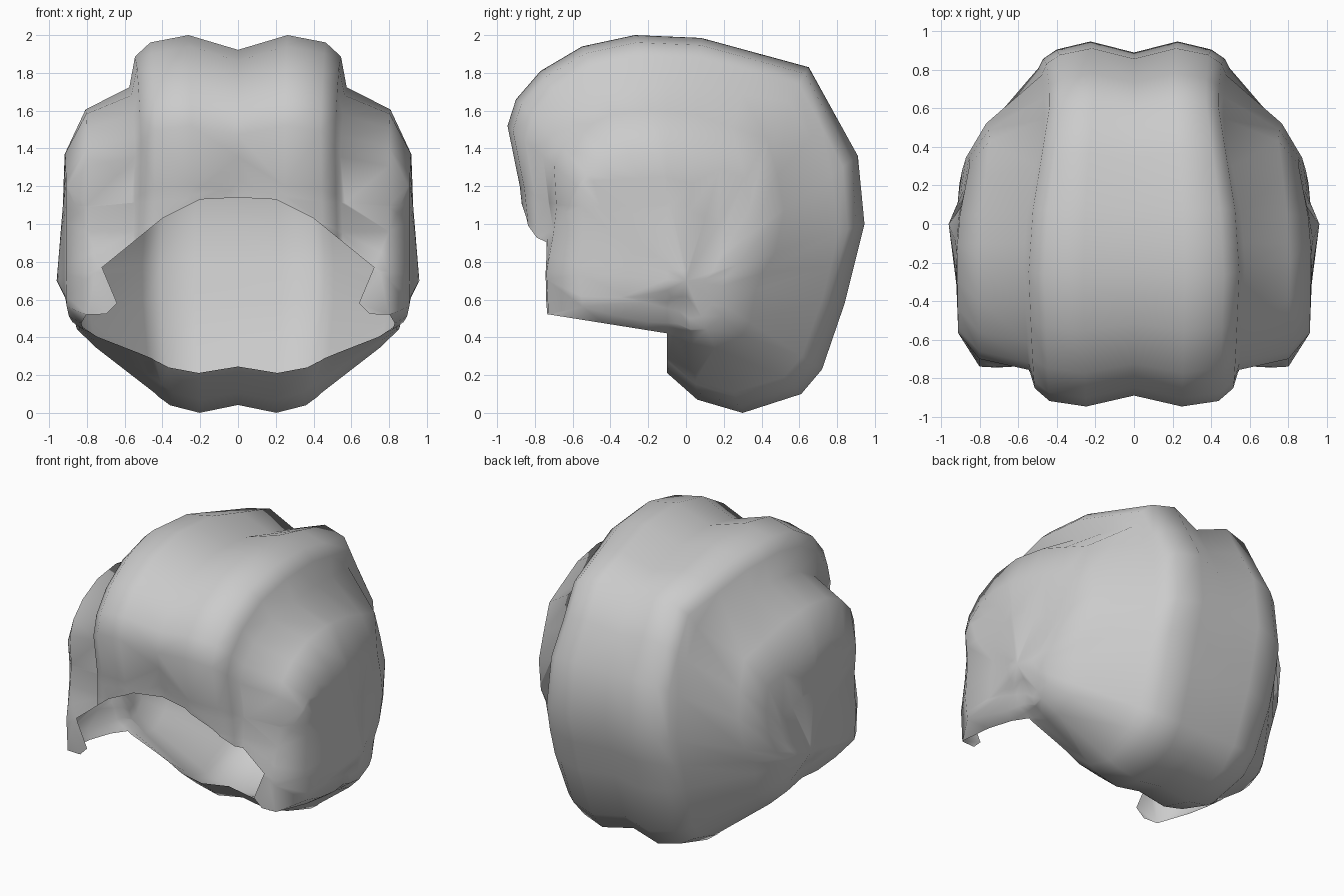
import bpy, bmesh, math
from mathutils import Vector

if "Cube" in bpy.data.objects:
    bpy.data.objects.remove(bpy.data.objects["Cube"])

HUB_Z, EAR = 0.70, 0.96           # fan hub height, half width at the ear

# Ridge line (y, z) from the face over the crown to the nape and back
spine = [(-.84, .75), (-.86, 1.02), (-.88, 1.2), (-.945, 1.52), (-.9, 1.66), (-.77, 1.81),
         (-.55, 1.94), (-.27, 2), (.08, 1.985), (.65, 1.83), (.91, 1.36), (.945, 1),
         (.84, .58), (.72, .23), (.61, .1), (.3, 0), (.06, .07), (-.11, .22), (-.8, .5)]

# Columns across: central lock (scaled by the lock width), then the side (scaled by the side width)
lock, side = (0, .26, .46, .54, .57), (.8, .91, .92)
# angle, lock width, side width, reach of each column after centre and ridge
keys = [(0, .9, 1, .95, .9, .86, .43, .21, .1),
        (58, .8, .93, .97, .92, .84, .66, .48, .26),
        (95, 1.02, 1.01, .97, .915, .785, .69, .5, .3),
        (140, .95, 1, .97, .9, .8, .74, .6, .3),
        (190, 1, 1, .98, .95, .93, .93, .7, .4),
        (275, .75, .92, .94, .87, .84, .53, .41, .32)]
keys.append((360,) + keys[0][1:])


def section(angle):
    for a, b in zip(keys, keys[1:]):
        if a[0] <= angle <= b[0]:
            t = (angle - a[0]) / (b[0] - a[0])
            _, w, s, *reach = [p + (q - p) * t for p, q in zip(a, b)]
            xs = [x * w for x in lock] + [x * s for x in side]
            return list(zip(xs, [.94, 1] + reach))


# Split long spans so every row of the fan is close to the next
path = []
for a, b in zip(spine, spine[1:] + spine[:1]):
    a, b = Vector(a), Vector(b)
    n = max(1, round((b - a).length / .25))
    path += [a.lerp(b, i / n) for i in range(n)]

# Half shell: fan of sections around the ear
bm = bmesh.new()
rows = []
for y, z in path:
    dz = z - HUB_Z
    ang = math.degrees(math.atan2(dz, y)) % 360
    rows.append([bm.verts.new((x, y * f, HUB_Z + dz * f)) for x, f in section(ang)])
ear = bm.verts.new((EAR, 0, HUB_Z))
for a, b in zip(rows, rows[1:] + rows[:1]):
    for k in range(len(a) - 1):
        bm.faces.new((a[k], a[k + 1], b[k + 1], b[k]))
    bm.faces.new((a[-1], ear, b[-1]))
bmesh.ops.recalc_face_normals(bm, faces=bm.faces)

# Face opening: outline in the front view, flap hem in the side view
window = [(0, 1.14), (.2, 1.13), (.4, 1.03), (.72, .77), (.64, .58), (.72, .5), (.82, .44)]
hem_slope, hem_z, nape_y = -.16, .405, -.1


def slice_front(co, no):
    faces = [f for f in bm.faces if f.calc_center_median().y < 0]
    geom = faces + list({e for f in faces for e in f.edges}) + list({v for f in faces for v in f.verts})
    bmesh.ops.bisect_plane(bm, geom=geom, plane_co=co, plane_no=no, dist=1e-4)


for (x0, z0), (x1, z1) in zip(window, window[1:]):
    slice_front((x0, 0, z0), Vector((z1 - z0, 0, x0 - x1)).normalized())
slice_front((0, 0, hem_z), Vector((0, -hem_slope, 1)).normalized())
slice_front((0, nape_y, 0), (0, 1, 0))


def in_opening(c):
    if c.y > nape_y:
        return False
    if c.z < hem_z + hem_slope * c.y:
        return True
    for (x0, z0), (x1, z1) in zip(window, window[1:]):
        if z1 <= c.z <= z0:
            return c.x < x0 + (x1 - x0) * (z0 - c.z) / (z0 - z1)
    return False


bmesh.ops.delete(bm, geom=[f for f in bm.faces if in_opening(f.calc_center_median())], context='FACES')
bmesh.ops.remove_doubles(bm, verts=bm.verts, dist=.004)

# Mirrored, smooth hair shell
mesh = bpy.data.meshes.new("hair_shell")
bm.to_mesh(mesh)
bm.free()
hair = bpy.data.objects.new("hair_shell", mesh)
bpy.context.collection.objects.link(hair)
mirror = hair.modifiers.new("mirror", 'MIRROR')
mirror.merge_threshold = .002
for p in mesh.polygons:
    p.use_smooth = True
